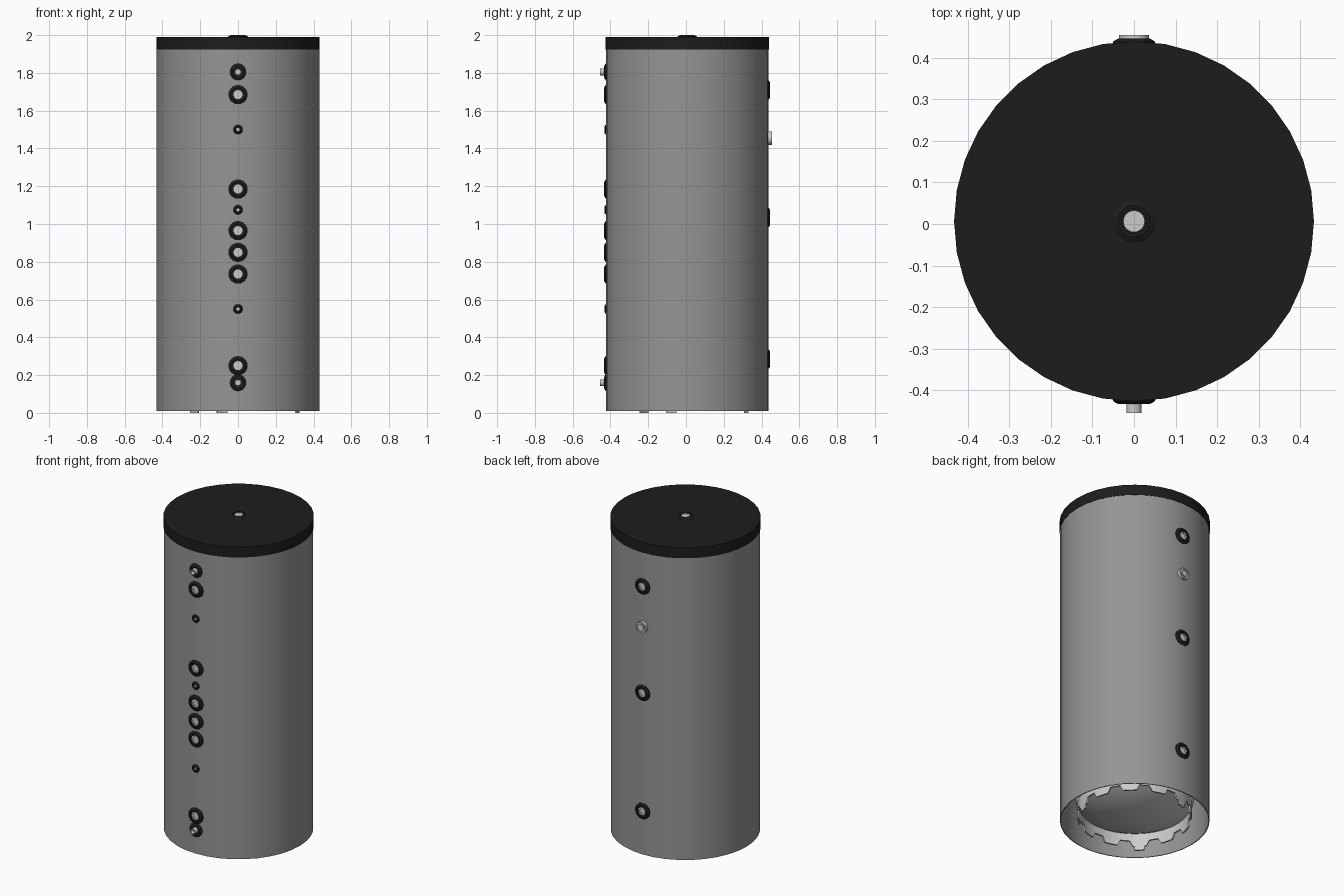
import bpy, bmesh, math
from mathutils import Matrix, Vector

if "Cube" in bpy.data.objects:
    bpy.data.objects.remove(bpy.data.objects["Cube"])

CY = 0.0065          # tank axis sits slightly behind the origin
R = 0.4305           # jacket radius
SIDES = 36


def material(name, v):
    m = bpy.data.materials.new(name)
    m.diffuse_color = (v, v, v, 1)
    m.use_nodes = True
    m.node_tree.nodes["Principled BSDF"].inputs["Base Color"].default_value = m.diffuse_color
    return m


BLACK = material("black_plastic", 0.012)
JACKET = material("jacket_grey", 0.3)


def finish(name, bm, mat=None, matrix=None):
    bmesh.ops.remove_doubles(bm, verts=bm.verts, dist=1e-5)
    bmesh.ops.recalc_face_normals(bm, faces=bm.faces)
    me = bpy.data.meshes.new(name)
    bm.to_mesh(me)
    bm.free()
    ob = bpy.data.objects.new(name, me)
    bpy.context.collection.objects.link(ob)
    if mat:
        me.materials.append(mat)
    ob.matrix_world = matrix or Matrix.Translation((0, CY, 0))
    return ob


def lathe(name, profile, sides=SIDES, mat=None, matrix=None, closed=False):
    """Revolve (radius, height) points around local z."""
    bm = bmesh.new()
    vs = [bm.verts.new((r, 0, z)) for r, z in profile]
    pairs = list(zip(vs, vs[1:])) + ([(vs[-1], vs[0])] if closed else [])
    es = [bm.edges.new(p) for p in pairs]
    bmesh.ops.spin(bm, geom=vs + es, cent=(0, 0, 0), axis=(0, 0, 1),
                   angle=math.tau, steps=sides, use_duplicate=False)
    return finish(name, bm, mat, matrix)


# Outer jacket, open at the bottom
lathe("jacket", [(R, 0.01), (R, 1.926), (R - 0.005, 1.926), (R - 0.005, 0.01)],
      mat=JACKET, closed=True)

# Black lid
lathe("lid", [(0, 1.925), (0.4325, 1.925), (0.4325, 1.991), (0, 1.991)], mat=BLACK)

# Inner vessel with dished ends
dish = [(0, 0.03), (0.1, 0.037), (0.2, 0.058), (0.28, 0.087),
        (0.32, 0.107), (0.338, 0.135), (0.345, 0.175)]
lathe("inner_vessel", dish + [(r, 1.95 - z) for r, z in reversed(dish)])


# Notched foot ring: twelve teeth, every fourth one reaches the floor
def foot_ring(radius=0.33, top=0.115, thick=0.01):
    outline = []
    for k in range(12):
        mid = -15 + 30 * k
        tip = 0.0 if k % 4 == 0 else 0.025
        for off, z in ((-10, 0.06), (-7, 0.025), (-5, 0.025), (-5, tip), (0, tip),
                       (5, tip), (5, 0.025), (7, 0.025), (10, 0.06)):
            outline.append((math.radians(mid + off), z))
    bm = bmesh.new()
    rows = []
    for a, z in outline:
        rows.append([bm.verts.new((r * math.cos(a), r * math.sin(a), h))
                     for r, h in ((radius, top), (radius, z),
                                  (radius - thick, z), (radius - thick, top))])
    for i, a in enumerate(rows):
        b = rows[(i + 1) % len(rows)]
        for j in range(3):
            bm.faces.new((a[j], b[j], b[j + 1], a[j + 1]))
    bmesh.ops.dissolve_degenerate(bm, dist=1e-5, edges=bm.edges)
    return finish("foot_ring", bm)


foot_ring()


def mount(side, z):
    """Matrix with local z pointing out of the jacket (-1 front, 1 back)."""
    return (Matrix.Translation((0, CY + side * R, z))
            @ Matrix.Rotation(-side * math.pi / 2, 4, 'X'))


def rosette(name, r, hole, h, m):
    lathe(name, [(r, -0.008), (r, 0.001), (r - 0.14 * r, 0.65 * h),
                 (hole + 0.35 * (r - hole), h), (hole, 0.8 * h),
                 (hole, 0.001), (0, 0.001)], 24, BLACK, m)


def tube(name, r, bore, h, floor, m, root=-0.09):
    lathe(name, [(r, root), (r, h), (bore, h), (bore, floor), (0, floor)], 24, None, m)


# Large threaded connections
for side, heights in ((-1, (1.685, 1.185, 0.965, 0.85, 0.735, 0.25)),
                      (1, (1.71, 1.035, 0.285))):
    for z in heights:
        m = mount(side, z)
        rosette("large_collar", 0.051, 0.029, 0.009, m)
        tube("large_socket", 0.024, 0.016, 0.007, 0.002, m)

# Protruding pipes
for z in (1.805, 0.16):
    m = mount(-1, z)
    rosette("pipe_collar", 0.044, 0.022, 0.009, m)
    tube("pipe", 0.018, 0.013, 0.030, 0.005, m)

# Small sensor pockets
for z in (1.5, 1.075, 0.55):
    m = mount(-1, z)
    rosette("sensor_collar", 0.025, 0.011, 0.008, m)
    tube("sensor_pocket", 0.008, 0.005, 0.005, 0.002, m, root=-0.08)

# Heater plug on the back with a hexagonal centre
m = mount(1, 1.455)
tube("heater_plug", 0.036, 0.028, 0.017, 0.010, m)
lathe("heater_plug_hex", [(0.02, 0.008), (0.02, 0.016), (0, 0.016)], 6, None, m)

# Vent connection on the lid
m = Matrix.Translation((0, CY, 1.991))
rosette("vent_collar", 0.052, 0.030, 0.009, m)
tube("vent_socket", 0.026, 0.022, 0.007, 0.005, m, root=-0.06)

# Smooth shading with crisp edges
bpy.ops.object.select_all(action='SELECT')
bpy.context.view_layer.objects.active = bpy.context.selected_objects[0]
bpy.ops.object.shade_smooth_by_angle(angle=math.radians(30))
